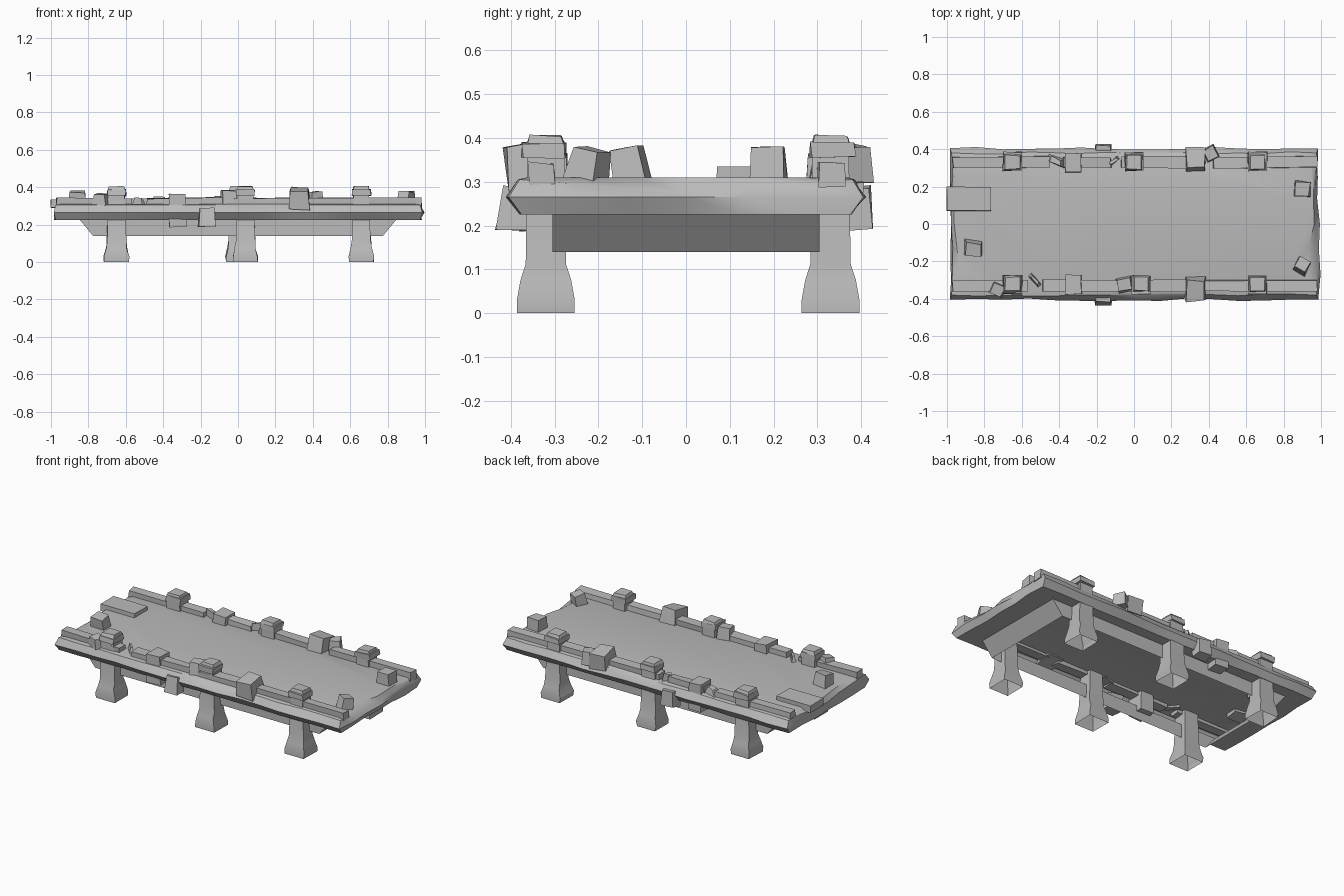
import bpy, bmesh, math, random
from mathutils import Vector, Matrix

random.seed(4)
cube = bpy.data.objects.get("Cube")
if cube:
    bpy.data.objects.remove(cube, do_unlink=True)

stone = bpy.data.materials.new("grey stone")
stone.use_nodes = True
GREY = (0.5, 0.5, 0.5, 1)
stone.diffuse_color = GREY
stone.node_tree.nodes["Principled BSDF"].inputs["Base Color"].default_value = GREY


def finish(name, bm, smooth=None):
    bmesh.ops.recalc_face_normals(bm, faces=bm.faces)
    me = bpy.data.meshes.new(name)
    bm.to_mesh(me)
    bm.free()
    me.materials.append(stone)
    ob = bpy.data.objects.new(name, me)
    bpy.context.collection.objects.link(ob)
    if smooth:
        bpy.ops.object.select_all(action="DESELECT")
        ob.select_set(True)
        bpy.context.view_layer.objects.active = ob
        bpy.ops.object.shade_smooth_by_angle(angle=math.radians(smooth))
    return ob


def loft(bm, rings, cap_top=True):
    """Bridge rings of points, top to bottom, leaving the underside open."""
    rows = [[bm.verts.new(p) for p in ring] for ring in rings]
    n = len(rows[0])
    for a, b in zip(rows, rows[1:]):
        for i in range(n):
            bm.faces.new((a[i], a[(i + 1) % n], b[(i + 1) % n], b[i]))
    if cap_top:
        bm.faces.new(rows[0])


def block(name, x, y, z0, z1, w, d, rot=0, top=0.8, tilt=0, jitter=0.006):
    """Chipped stone block, narrower at the top."""
    bm = bmesh.new()
    bmesh.ops.create_cube(bm, size=1)
    for v in bm.verts:
        s = top if v.co.z > 0 else 1
        v.co = Vector((v.co.x * w * s, v.co.y * d * s, v.co.z * (z1 - z0)))
        v.co += Vector([random.uniform(-jitter, jitter) for _ in range(3)])
    turn = Matrix.Rotation(math.radians(rot), 4, "Z") @ Matrix.Rotation(math.radians(tilt), 4, "X")
    bm.transform(Matrix.Translation((x, y, (z0 + z1) / 2)) @ turn)
    finish(name, bm)


# Deck shell: a worn slab with a hollow skirt beneath
NX, NY = 14, 6
edge = [(-1 + 2 * i / NX, -1) for i in range(NX)] + [(1, -1 + 2 * i / NY) for i in range(NY)]
edge += [(-u, -v) for u, v in edge]


def deck_ring(hx, hy, z, wear=0.0, dip=0.0):
    pts = []
    for u, v in edge:
        end = abs(u) > 0.99
        corner = end and abs(v) > 0.99
        dx = random.uniform(-wear, wear) if end and not corner else 0
        dy = random.uniform(-wear, wear) * 0.5 if not end else 0
        drop = dip * (1 - abs(v)) if end else 0
        pts.append((u * (hx + dx), v * (hy + dy), z - drop))
    return pts


bm = bmesh.new()
loft(bm, [
    deck_ring(0.945, 0.362, 0.31, 0.022),
    deck_ring(0.975, 0.38, 0.305, 0.012, 0.03),
    deck_ring(0.985, 0.405, 0.265, 0.014),
    deck_ring(0.975, 0.375, 0.225, 0.01),
    deck_ring(0.845, 0.305, 0.225),
    deck_ring(0.775, 0.305, 0.14),
])
finish("deck", bm, 30)

# Low broken kerbs along both long sides
for side, spans in ((-1, [(-0.97, -0.57), (-0.49, -0.08), (-0.02, 0.3), (0.36, 0.98)]),
                    (1, [(-0.97, -0.45), (-0.38, -0.12), (-0.07, 0.32), (0.42, 0.98)])):
    for i, (a, b) in enumerate(spans):
        block(f"kerb_{'front' if side < 0 else 'back'}_{i + 1}", (a + b) / 2, side * 0.33,
              0.29, 0.342, b - a, 0.06, top=0.99, jitter=0.005)


# Legs with flared feet, running up through the deck into capped posts
def leg(name, x, y):
    out = 1 if y > 0 else -1

    def square(half, z, wx=1.0, shift=0.0):
        j = 0.004
        return [(x + sx * half * wx + random.uniform(-j, j), y + sy * half + shift * out, z)
                for sx, sy in ((-1, -1), (1, -1), (1, 1), (-1, 1))]

    bm = bmesh.new()
    loft(bm, [square(0.042, 0.36), square(0.046, 0.112, 1.1), square(0.058, 0.075, 0.95),
              square(0.066, 0.03, 1.0), square(0.066, 0.0, 0.98)])
    finish(name, bm, 25)
    block(name + "_post_collar", x, y + 0.005 * out, 0.355, 0.388, 0.1, 0.1, top=0.97, jitter=0.004)
    block(name + "_post_cap", x, y, 0.385, 0.405, 0.09, 0.085, top=0.85, jitter=0.003)


for word, x_front, x_back in (("right", -0.65, -0.65), ("middle", 0.04, 0.0), ("left", 0.66, 0.66)):
    leg(f"front_{word}_leg", x_front, -0.32)
    leg(f"back_{word}_leg", x_back, 0.33)

# Through blocks and side blocks that grip the deck edge
for side, word in ((-1, "front"), (1, "back")):
    block(f"{word}_through_block", -0.325, side * 0.325, 0.19, 0.36, 0.09, 0.105, top=0.97)
    block(f"{word}_side_block", -0.165, side * 0.39, 0.19, 0.285, 0.09, 0.07, top=0.97, tilt=8 * side)
    block(f"{word}_large_block", 0.33, side * 0.35, 0.29, 0.39, 0.105, 0.12, top=0.92, tilt=-10 * side)

# Loose rubble beside the kerbs
block("front_right_rubble", -0.73, -0.35, 0.3, 0.365, 0.075, 0.07, rot=-25)
block("front_shard", -0.53, -0.3, 0.3, 0.345, 0.09, 0.025, rot=-50, top=0.6)
block("front_middle_rubble", -0.05, -0.325, 0.3, 0.385, 0.085, 0.075, rot=10, top=0.75)
block("back_right_shard", -0.42, 0.34, 0.3, 0.35, 0.1, 0.04, rot=-20, top=0.6)
block("back_middle_shard", -0.11, 0.335, 0.3, 0.35, 0.08, 0.025, rot=45, top=0.6)
block("back_left_rubble", 0.41, 0.375, 0.3, 0.375, 0.07, 0.075, rot=30, top=0.85)

# Stones lying on the deck
block("deck_stone_left_back", 0.9, 0.185, 0.29, 0.378, 0.085, 0.085, rot=-4, top=0.85)
block("deck_stone_left_front", 0.9, -0.22, 0.29, 0.375, 0.075, 0.075, rot=-30, tilt=-12)
block("deck_stone_right_front", -0.86, -0.13, 0.29, 0.375, 0.1, 0.085, rot=-5, tilt=10)
block("deck_flat_slab", -0.883, 0.135, 0.29, 0.334, 0.235, 0.13, top=1, jitter=0.002)
